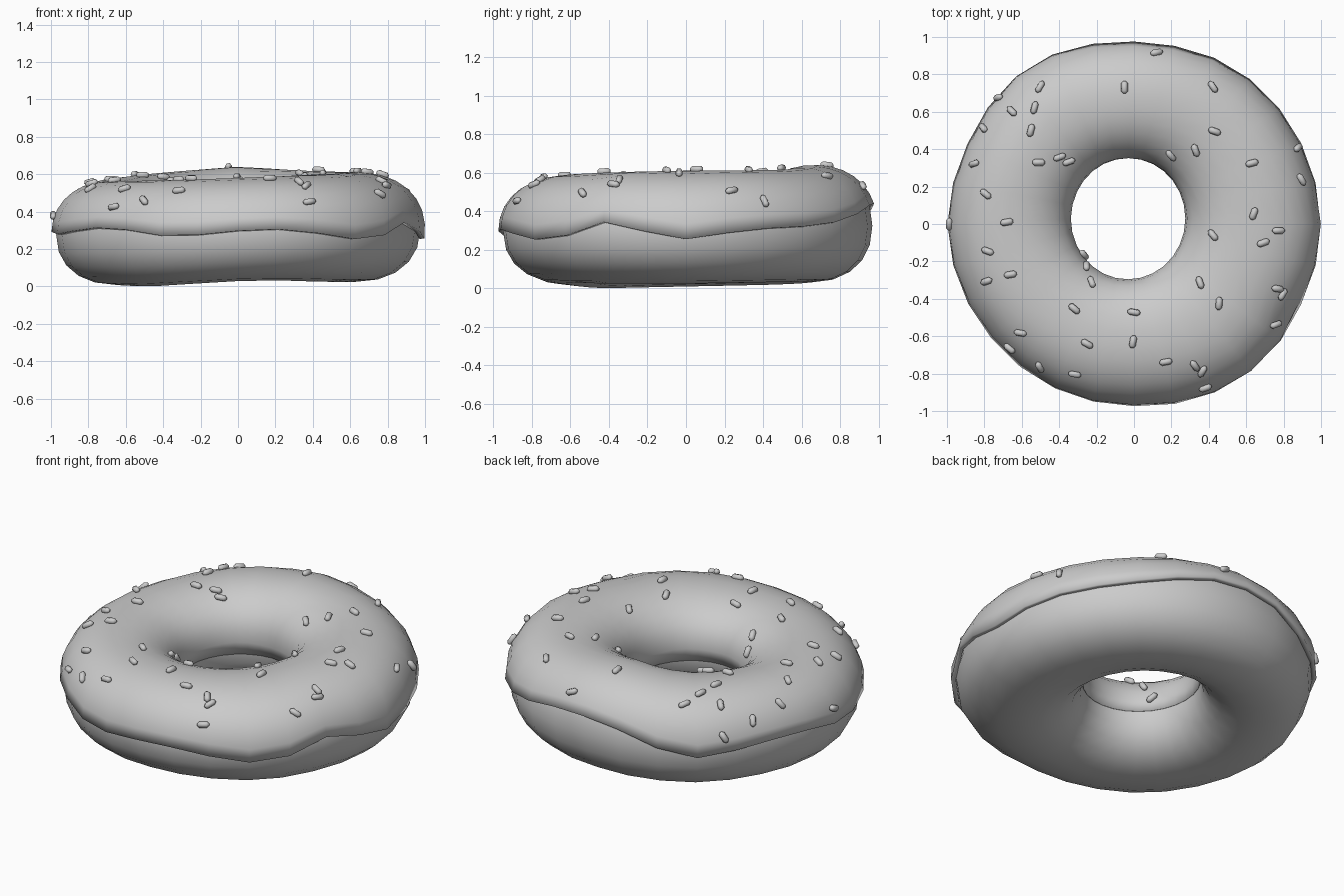
import bpy, bmesh, math
from mathutils import Vector
from mathutils.bvhtree import BVHTree

if "Cube" in bpy.data.objects:
    bpy.data.objects.remove(bpy.data.objects["Cube"])

SEGS = 28
THICK = 0.026
EXP = 2 / 2.2

# (angle, value) keys around the ring
OUTER = [(0, 1.0), (22, .993), (45, .993), (90, .993), (112, 1.005), (127, 1.012), (153, .99),
         (180, .998), (215, .98), (250, .974), (270, .974), (300, 1.003), (315, 1.008), (335, .993)]
TOP = [(0, .612), (45, .614), (90, .64), (135, .6), (180, .567), (225, .565), (270, .58), (315, .6)]
BOTTOM = [(0, .025), (45, .033), (90, .036), (135, .02), (180, .01), (225, 0), (250, .015),
          (270, .028), (290, .033), (315, .025)]
EDGE = [(0, .255), (20, .305), (40, .32), (50, .335), (62, .37), (75, .42), (90, .43), (105, .40),
        (117, .325), (128, .28), (140, .305), (162, .335), (178, .29), (192, .275), (219, .31),
        (232, .30), (249, .26), (270, .295), (282, .305), (295, .285), (310, .25), (317, .25),
        (335, .345), (341, .34), (352, .26)]


def around(keys, t):
    a = math.degrees(t) % 360
    pts = keys + [(keys[0][0] + 360, keys[0][1])]
    for (a0, v0), (a1, v1) in zip(pts, pts[1:]):
        if a0 <= a <= a1:
            return v0 + (v1 - v0) * (a - a0) / (a1 - a0)
    return keys[0][1]


def spow(v, e):
    return math.copysign(abs(v) ** e, v)


def section(t):
    """Inner point, outer point, centre height and half height at angle t."""
    inner = Vector((-.03 + .315 * math.cos(t), .03 + .335 * math.sin(t)))
    outer = (around(OUTER, t) - THICK) * Vector((math.cos(t), math.sin(t)))
    top = around(TOP, t) - THICK
    bottom = around(BOTTOM, t)
    return inner, outer, (top + bottom) / 2, (top - bottom) / 2


def point(t, p):
    inner, outer, zc, h = section(t)
    xy = (inner + outer) / 2 + (outer - inner) / 2 * spow(math.cos(p), EXP)
    return Vector((xy.x, xy.y, zc + h * spow(math.sin(p), EXP)))


def phase(t, z):
    _, _, zc, h = section(t)
    return math.asin(spow(max(-1, min(1, (z - zc) / h)), 1 / EXP))


def make(name, verts, faces):
    me = bpy.data.meshes.new(name)
    me.from_pydata([tuple(v) for v in verts], [], faces)
    me.shade_smooth()
    ob = bpy.data.objects.new(name, me)
    bpy.context.collection.objects.link(ob)
    return ob


def ring_grid(name, rows, span, closed):
    verts, faces = [], []
    for i in range(SEGS):
        t = 2 * math.pi * i / SEGS
        a, b = span(t)
        for j in range(rows):
            k = j / (rows if closed else rows - 1)
            verts.append(point(t, a + (b - a) * k))
    for i in range(SEGS):
        n = (i + 1) % SEGS
        for j in range(rows if closed else rows - 1):
            m = (j + 1) % rows
            faces.append((i * rows + j, n * rows + j, n * rows + m, i * rows + m))
    return make(name, verts, faces)


# Dough ring
ring_grid("dough", 20, lambda t: (-math.pi, math.pi), True)

# Icing shell with a wavy outer edge, thinning out inside the hole
ROWS = 16
icing = ring_grid("icing", ROWS, lambda t: (phase(t, around(EDGE, t)), math.pi - phase(t, .27)), False)
group = icing.vertex_groups.new(name="thickness")
for i in range(SEGS * ROWS):
    j = i % ROWS
    weight = {ROWS - 1: .08, ROWS - 2: .5, ROWS - 3: .8}.get(j, 1)
    group.add([i], weight, 'REPLACE')
sol = icing.modifiers.new("thickness", 'SOLIDIFY')
sol.thickness = THICK
sol.offset = 1
sol.vertex_group = "thickness"
bpy.context.view_layer.objects.active = icing
icing.select_set(True)
bpy.ops.object.modifier_apply(modifier="thickness")

# Sprinkles: x, y, direction seen from above
SPRINKLES = [
    (.12, .91, 10), (-.05, .73, 90), (.42, .73, 125), (-.5, .73, 60), (-.72, .67, 20),
    (-.65, .6, 135), (-.53, .62, 75), (-.55, .5, 75), (-.8, .51, 130), (-.85, .32, 20),
    (-.51, .33, 0), (-.4, .36, 20), (-.35, .335, 20), (.2, .37, 130), (.33, .395, 110),
    (.43, .495, 160), (.63, .325, 15), (.87, .405, 40), (.89, .235, 120), (-.79, .16, 140),
    (-.98, 0, 90), (-.68, .01, 10), (-.78, -.145, 160), (-.785, -.305, 20), (-.66, -.27, 10),
    (-.275, -.17, 130), (-.26, -.23, 90), (-.23, -.315, 110), (-.32, -.455, 140),
    (-.605, -.58, 170), (-.66, -.66, 140), (-.5, -.76, 120), (-.315, -.8, 170),
    (-.25, -.64, 150), (0, -.475, 170), (-.005, -.63, 80), (.17, -.735, 10), (.325, -.755, 125),
    (.365, -.785, 60), (.38, -.87, 20), (.455, -.425, 85), (.355, -.315, 110),
    (.425, -.06, 130), (.64, .055, 70), (.69, -.1, 20), (.77, -.035, 0), (.765, -.345, 170),
    (.79, -.375, 60), (.755, -.535, 20)]

bm = bmesh.new()
bm.from_mesh(icing.data)
tree = BVHTree.FromBMesh(bm)
bm.free()

verts, faces = [], []
SIDES = 6
CAPSULE = [(-.034, .007), (-.022, .018), (.022, .018), (.034, .007)]
for x, y, deg in SPRINKLES:
    loc, nor, _, _ = tree.ray_cast(Vector((x, y, 2)), Vector((0, 0, -1)))
    if loc is None:
        continue
    # lay each sprinkle along the surface, keeping its heading from above
    a = math.radians(deg)
    d = Vector((math.cos(a), math.sin(a), 0))
    d.z = -d.dot(nor) / max(nor.z, .2)
    d.normalize()
    side = nor.cross(d).normalized()
    c = loc + nor * .009
    base = len(verts)
    for along, rad in CAPSULE:
        for s in range(SIDES):
            a = 2 * math.pi * s / SIDES
            verts.append(c + d * along + (side * math.cos(a) + nor * math.sin(a)) * rad)
    for r in range(len(CAPSULE) - 1):
        for s in range(SIDES):
            n = (s + 1) % SIDES
            q = base + r * SIDES
            faces.append((q + s, q + SIDES + s, q + SIDES + n, q + n))
    faces.append([base + s for s in range(SIDES)])
    faces.append([base + 3 * SIDES + s for s in reversed(range(SIDES))])
sprinkles = make("sprinkles", verts, faces)
bm = bmesh.new()
bm.from_mesh(sprinkles.data)
bmesh.ops.recalc_face_normals(bm, faces=bm.faces)
bm.to_mesh(sprinkles.data)
bm.free()
